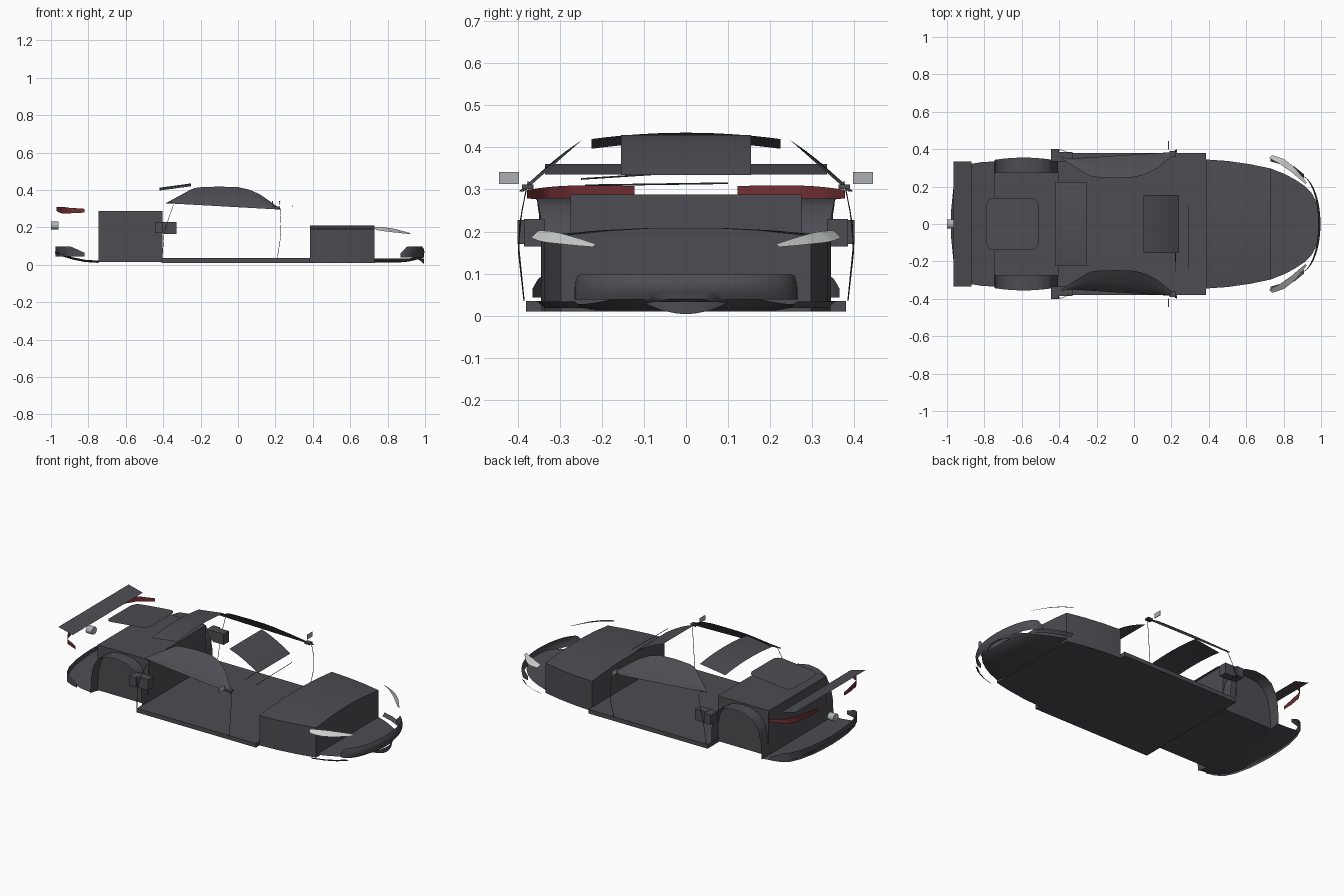
import bpy, bmesh, math
from mathutils import Vector

if "Cube" in bpy.data.objects:
    bpy.data.objects.remove(bpy.data.objects["Cube"])


def material(name, r, g, b):
    m = bpy.data.materials.new(name)
    m.diffuse_color = (r, g, b, 1)
    m.use_nodes = True
    m.node_tree.nodes["Principled BSDF"].inputs["Base Color"].default_value = m.diffuse_color
    return m


DARK = material("dark grey", 0.075, 0.073, 0.085)
RED = material("lamp red", 0.17, 0.028, 0.034)
CLEAR = material("lamp clear", 0.62, 0.63, 0.63)
SILVER = material("silver", 0.42, 0.44, 0.46)


def build(name, verts, faces, mat, smooth=True, fix=False):
    me = bpy.data.meshes.new(name)
    me.from_pydata([tuple(v) for v in verts], [], faces)
    me.materials.append(mat)
    if fix:
        bm = bmesh.new()
        bm.from_mesh(me)
        bmesh.ops.recalc_face_normals(bm, faces=bm.faces)
        bm.to_mesh(me)
        bm.free()
    ob = bpy.data.objects.new(name, me)
    bpy.context.collection.objects.link(ob)
    if smooth:
        bpy.context.view_layer.objects.active = ob
        ob.select_set(True)
        bpy.ops.object.shade_smooth_by_angle(angle=math.radians(35))
        ob.select_set(False)
    return ob


def sheet(name, f, nu, nv, mat, facing, sides=(1,)):
    """Curved panel f(u, v); faces look towards 'facing'; optional mirrored copy."""
    verts, faces = [], []
    for s in sides:
        o = len(verts)
        for i in range(nu + 1):
            for j in range(nv + 1):
                x, y, z = f(i / nu, j / nv)
                verts.append(Vector((x, y * s, z)))
        want = Vector((facing[0], facing[1] * s, facing[2]))
        part, total = [], Vector()
        for i in range(nu):
            for j in range(nv):
                a = o + i * (nv + 1) + j
                q = (a, a + nv + 1, a + nv + 2, a + 1)
                part.append(q)
                total += (verts[q[2]] - verts[q[0]]).cross(verts[q[3]] - verts[q[1]])
        faces += part if total.dot(want) > 0 else [q[::-1] for q in part]
    return build(name, verts, faces, mat)


def lerp_path(pts, t):
    """Point on a polyline, evenly by index."""
    k = min(int(t * (len(pts) - 1)), len(pts) - 2)
    return Vector(pts[k]).lerp(Vector(pts[k + 1]), t * (len(pts) - 1) - k)


def curve_y(pts, x):
    """Interpolate a value from (x, value) pairs."""
    for (x0, y0), (x1, y1) in zip(pts, pts[1:]):
        if x <= x1:
            return y0 + (y1 - y0) * (x - x0) / (x1 - x0)
    return pts[-1][1]


def loft(name, sections, mat):
    """Solid through equal-length rings."""
    n = len(sections[0])
    verts = [p for s in sections for p in s]
    faces = [tuple(range(n)), tuple(range(len(verts) - n, len(verts)))]
    for k in range(len(sections) - 1):
        for i in range(n):
            j = (i + 1) % n
            faces.append((k * n + i, k * n + j, k * n + n + j, k * n + n + i))
    return build(name, verts, faces, mat, fix=True)


def box(name, boxes, mat):
    """One or more axis-aligned boxes (x0, x1, y0, y1, z0, z1)."""
    verts, faces = [], []
    for x0, x1, y0, y1, z0, z1 in boxes:
        o = len(verts)
        verts += [(x, y, z) for x in (x0, x1) for y in (y0, y1) for z in (z0, z1)]
        faces += [tuple(o + i for i in q) for q in ((0, 1, 3, 2), (4, 6, 7, 5), (0, 4, 5, 1),
                                                     (2, 3, 7, 6), (0, 2, 6, 4), (1, 5, 7, 3))]
    return build(name, verts, faces, mat, False, True)


def wire(name, paths, radius, mat):
    """Thin rods along paths, as mesh tubes."""
    cu = bpy.data.curves.new(name, 'CURVE')
    cu.dimensions = '3D'
    cu.bevel_depth, cu.bevel_resolution = radius, 0
    for pts in paths:
        sp = cu.splines.new('POLY')
        sp.points.add(len(pts) - 1)
        for p, q in zip(sp.points, pts):
            p.co = (*q, 1)
    cu.materials.append(mat)
    ob = bpy.data.objects.new(name, cu)
    bpy.context.collection.objects.link(ob)


BOTH = (1, -1)

# floor pan and the luggage box ahead of it
box("floor_pan", [(-0.41, 0.385, -0.38, 0.38, 0.01, 0.035)], DARK)
front_width = [(0.385, 0.345), (0.5, 0.337), (0.62, 0.32), (0.73, 0.297), (0.82, 0.262),
               (0.9, 0.215), (0.95, 0.165), (0.98, 0.108), (0.995, 0.05), (1.0, 0.0)]
sections = []
for x in (0.385, 0.5, 0.62, 0.73):
    w = curve_y(front_width, x)
    top = [(x, w * c, 0.21 - 0.02 * c * c) for c in (1, 0.6, 0.25, -0.25, -0.6, -1)]
    sections.append([(x, -w, 0.01), (x, w, 0.01)] + top)
loft("front_box", sections, DARK)

# rear engine box and wheel arch liners
box("rear_box", [(-0.745, -0.405, -0.275, 0.275, 0.015, 0.288)], DARK)
arch = [(-0.745, 0.02), (-0.74, 0.12), (-0.725, 0.19), (-0.69, 0.245), (-0.64, 0.272), (-0.57, 0.28),
        (-0.5, 0.268), (-0.45, 0.235), (-0.42, 0.18), (-0.408, 0.12), (-0.405, 0.02)]


def liner(u, v):
    p = lerp_path(arch, u)
    outer = 0.355 - 0.5 * (p.x + 0.59) ** 2
    return p.x, 0.275 + (outer - 0.275) * v, p.y


sheet("rear_arch_liner", liner, 30, 1, DARK, (0, 0, 1), BOTH)

# front undertray, splitter and bumper band
tray = []
for x in (0.73, 0.8, 0.86, 0.91, 0.95, 0.98, 0.995):
    w = curve_y(front_width, x)
    z = 0.012 + 0.03 * max(0, (x - 0.85) / 0.15) ** 2
    tray.append([(x, -w, z + 0.016), (x, -w * 0.7, z), (x, w * 0.7, z), (x, w, z + 0.016)])
loft("front_undertray", tray, DARK)
sheet("front_splitter", lambda u, v: (0.955 + 0.04 * (1 - (2 * u - 1) ** 2), 0.22 * u - 0.11,
      0.034 - 0.03 * v * math.sin(math.pi * u)), 16, 2, DARK, (1, 0, 0))


def front_band(u, v):
    a = (u - 0.5) * math.pi
    low, high = 0.038, 0.062 + 0.036 * min(1, 4 * math.cos(a))
    bulge = 0.012 * math.sin(math.pi * v)
    return 0.87 + (0.115 + bulge) * math.cos(a) ** 0.9, 0.265 * math.sin(a), low + (high - low) * v


sheet("front_bumper_band", front_band, 28, 4, DARK, (1, 0, 0))
fin = [(0.73, 0.335), (0.8, 0.315), (0.86, 0.285), (0.91, 0.245)]


def side_fin(u, v):
    p = lerp_path(fin, u)
    return p.x, p.y + 0.02 * v, 0.018 + 0.016 * v


sheet("front_side_fin", side_fin, 6, 1, DARK, (0, 1, 1), BOTH)

# rear undertray and bumper band
tray = []
for x, w, z in ((-0.745, 0.335, 0.01), (-0.82, 0.33, 0.015), (-0.88, 0.32, 0.027),
                (-0.93, 0.3, 0.042), (-0.965, 0.2, 0.055), (-0.978, 0.07, 0.06)):
    tray.append([(x, -w, z + 0.012), (x, -w * 0.8, z), (x, w * 0.8, z), (x, w, z + 0.012)])
loft("rear_undertray", tray, DARK)
rear_path = [(-0.82, 0.365, 0), (-0.87, 0.352, 0), (-0.915, 0.325, 0), (-0.945, 0.26, 0),
             (-0.965, 0.17, 0), (-0.974, 0.08, 0), (-0.977, 0, 0)]


def rear_band(u, v):
    p = lerp_path(rear_path, u)
    high = 0.064 + 0.034 * min(1, 4 * u)
    return p.x, p.y, 0.043 + (high - 0.043) * v


sheet("rear_bumper_band", rear_band, 18, 2, DARK, (-1, 1, 0), BOTH)

# side windows
win_top = [(-0.385, 0.33), (-0.355, 0.346), (-0.24, 0.409), (-0.2, 0.415), (-0.1, 0.418),
           (0.0, 0.415), (0.06, 0.402), (0.12, 0.375), (0.23, 0.297)]


def window(u, v):
    x = -0.385 + 0.615 * u
    low = 0.329 - 0.034 * u
    z = low + (curve_y(win_top, x) - low) * v
    return x, 0.38 - (z - 0.3) * 1.13 + 0.012 * math.sin(math.pi * v), z


sheet("side_window", window, 32, 4, DARK, (0, 1, 1), BOTH)

# windscreen panel, rear roof panel, engine cover, spoiler
sheet("windscreen_panel", lambda u, v: (0.05 + 0.19 * u, 0.31 * v - 0.155,
      0.43 - 0.06 * u - 0.036 * u * u), 8, 4, DARK, (1, 0, 1))
sheet("rear_roof_panel", lambda u, v: (-0.42 + 0.17 * u, 0.45 * v - 0.225,
      0.412 + 0.023 * u - 0.3 * (0.45 * v - 0.225) ** 2), 4, 14, DARK, (0, 0, 1))


def cover(u, v):
    w = 0.14 * (1 - (2 * u - 1) ** 12 * 0.25)
    return -0.79 + 0.28 * u, w * (2 * v - 1), 0.368 + 0.034 * u - 0.006 * u * u


sheet("engine_cover", cover, 20, 4, DARK, (0, 0, 1))
sheet("rear_spoiler", lambda u, v: (-0.965 + 0.095 * u, 0.335 * (2 * v - 1), 0.36 - 0.024 * u),
      2, 8, DARK, (0, 0, 1))

# lamps
tail = [(-0.97, 0.122, 0.298), (-0.958, 0.2, 0.295), (-0.94, 0.28, 0.292),
        (-0.905, 0.335, 0.29), (-0.82, 0.378, 0.289)]


def tail_lamp(u, v):
    p = lerp_path(tail, u)
    return p.x, p.y, p.z + (v - 0.5) * (0.02 + 0.014 * math.sin(math.pi * u))


sheet("tail_lamp", tail_lamp, 16, 2, RED, (-1, 1, 0), BOTH)
head = [(0.73, 0.36, 0.194), (0.79, 0.335, 0.189), (0.85, 0.29, 0.181), (0.92, 0.218, 0.167)]


def head_lamp(u, v):
    p = lerp_path(head, u)
    w = 0.004 + 0.02 * math.sin(math.pi * (0.2 + 0.75 * u))
    return p.x - w * (v - 0.5), p.y - w * (v - 0.5), p.z + w * (v - 0.5)


sheet("head_lamp", head_lamp, 14, 2, CLEAR, (1, 1, 1), BOTH)

# side intakes, mirrors and their mounts
box("side_intake", [b for s in BOTH for b in (
    (-0.445, -0.4, *sorted((0.335 * s, 0.4 * s)), 0.17, 0.228),
    (-0.4, -0.33, *sorted((0.335 * s, 0.385 * s)), 0.165, 0.23))], DARK)
box("mirror_glass", [(0.183, 0.187, *sorted((0.397 * s, 0.445 * s)), 0.313, 0.341)
                     for s in BOTH], SILVER)
box("mirror_mount", [(0.19, 0.225, *sorted((0.362 * s, 0.39 * s)), 0.301, 0.312)
                     for s in BOTH], DARK)

# tail pipe
ring = [[(x, 0.025 * math.cos(a), 0.21 + 0.022 * math.sin(a))
         for a in (k * math.pi / 10 for k in range(20))] for x in (-1.0, -0.96)]
loft("tail_pipe", ring, SILVER)

# wipers and door seams
wire("wiper", [[(0.22, -0.25, 0.325), (0.225, -0.05, 0.338), (0.22, 0.1, 0.338)],
               [(0.29, -0.24, 0.31), (0.29, 0.1, 0.315)]], 0.002, DARK)
wire("door_seam", [[(x, y * s, z) for x, y, z in path] for s in BOTH for path in (
    [(0.21, 0.385, 0.035), (0.228, 0.398, 0.15), (0.23, 0.395, 0.22), (0.225, 0.38, 0.3)],
    [(-0.405, 0.385, 0.04), (-0.395, 0.398, 0.17), (-0.37, 0.39, 0.25), (-0.345, 0.375, 0.32)])],
    0.0015, DARK)
